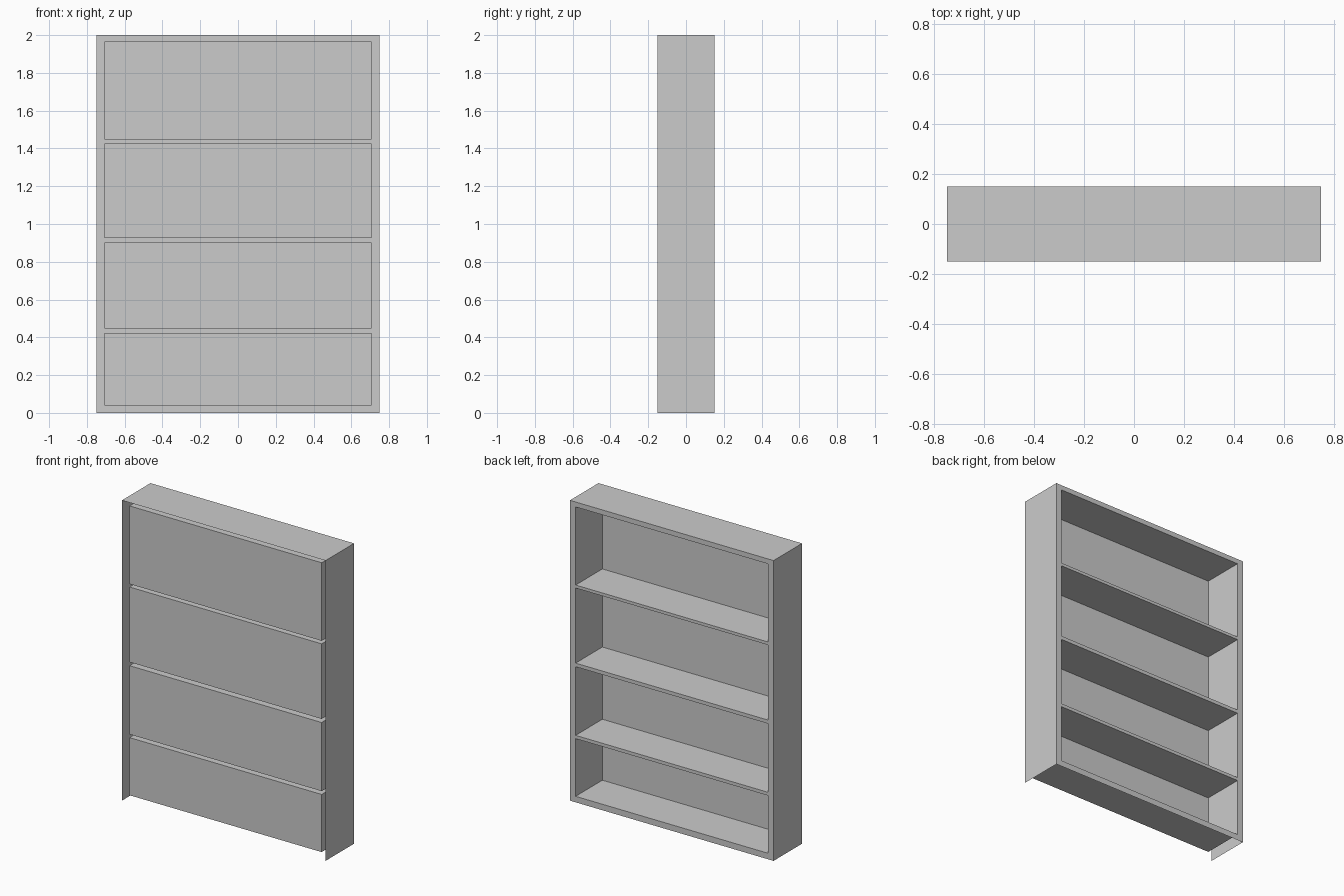
import bpy, bmesh

if "Cube" in bpy.data.objects:
    bpy.data.objects.remove(bpy.data.objects["Cube"])

# Overall size and grid lines of the open face (compartments and shelf edges)
W, D, H = 0.75, 0.15, 2.0
BACK = -0.131
xs = [-W, -0.708, 0.708, W]
zs = [0, 0.04, 0.424, 0.446, 0.903, 0.927, 1.427, 1.447, 1.967, H]

bm = bmesh.new()

# Flat face grid on the +y side
grid = [[bm.verts.new((x, D, z)) for z in zs] for x in xs]
cells = []
for i in range(len(xs) - 1):
    for j in range(len(zs) - 1):
        f = bm.faces.new((grid[i][j], grid[i][j + 1],
                          grid[i + 1][j + 1], grid[i + 1][j]))
        if i == 1 and j % 2 == 1:
            cells.append(f)

# Outer shell: two sides and the top (underside and wall side stay open)
rim = [e for e in bm.edges if e.is_boundary
       and not all(v.co.z < 0.001 for v in e.verts)]
out = bmesh.ops.extrude_edge_only(bm, edges=rim)["geom"]
for v in out:
    if isinstance(v, bmesh.types.BMVert):
        v.co.y = -D

# Compartments: push each cell inwards as a pocket with a closed back
for f in cells:
    new = bmesh.ops.extrude_discrete_faces(bm, faces=[f])["faces"]
    for v in new[0].verts:
        v.co.y = BACK

bmesh.ops.recalc_face_normals(bm, faces=bm.faces[:])
mesh = bpy.data.meshes.new("bookcase")
bm.to_mesh(mesh)
bm.free()
obj = bpy.data.objects.new("bookcase", mesh)
bpy.context.collection.objects.link(obj)
